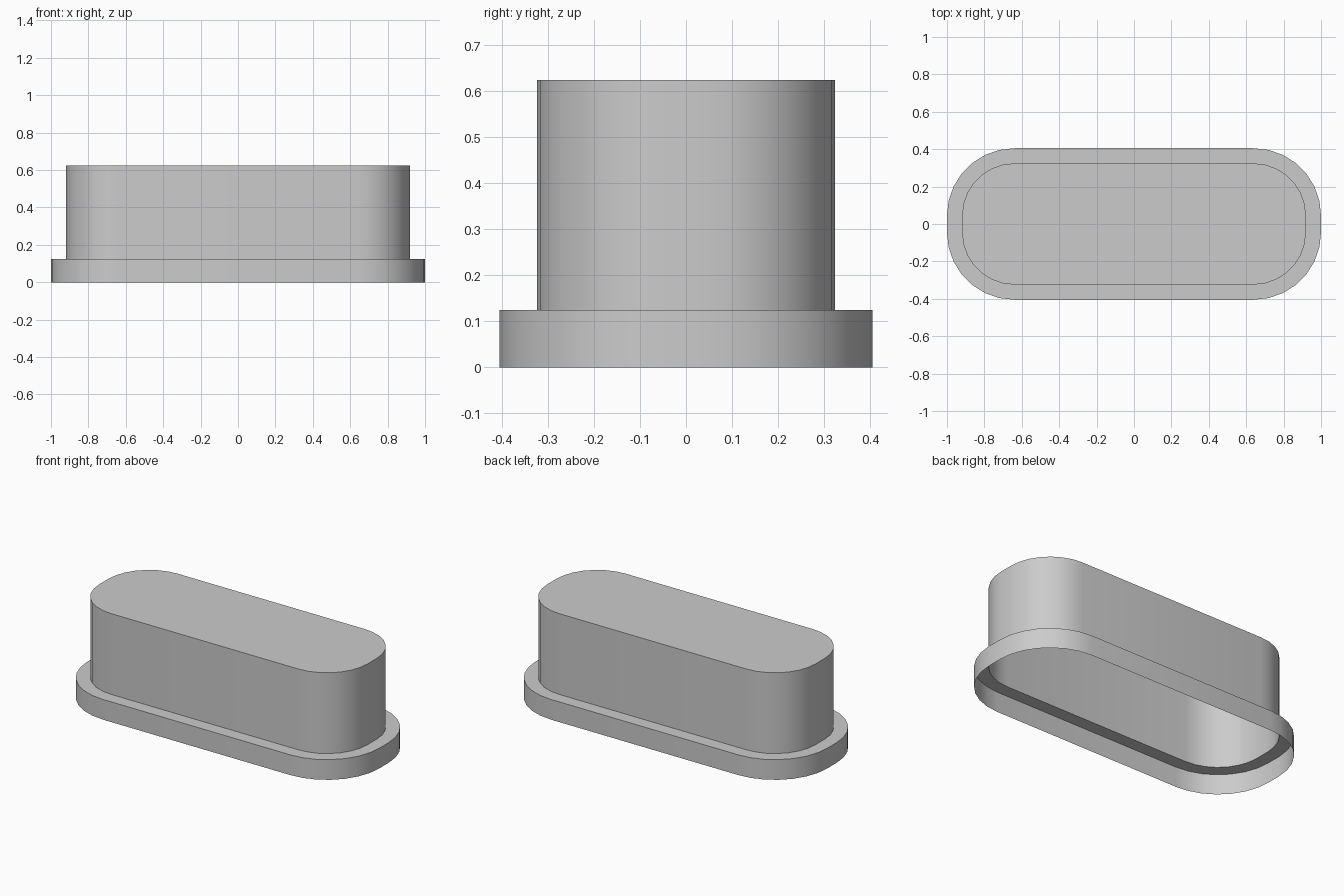
import bpy
import bmesh
from math import cos, sin, pi, radians

cube = bpy.data.objects.get("Cube")
if cube:
    bpy.data.objects.remove(cube, do_unlink=True)

grey = bpy.data.materials.new("plain_grey")
grey.use_nodes = True
colour = (0.6, 0.6, 0.6, 1)
grey.diffuse_color = colour
grey.node_tree.nodes["Principled BSDF"].inputs["Base Color"].default_value = colour

# Corner centres and radii shared by both concentric outlines
CX, CY = 0.64, 0.045
OUTER, INNER = 0.36, 0.279
STEP_Z, TOP_Z = 0.125, 0.625
SEGMENTS = 7


def outline(bm, radius, z):
    """Ring of vertices around a rectangle with large round corners."""
    ring = []
    for corner, (sx, sy) in enumerate(((1, 1), (-1, 1), (-1, -1), (1, -1))):
        for i in range(SEGMENTS + 1):
            a = (corner + i / SEGMENTS) * pi / 2
            ring.append(bm.verts.new((sx * CX + radius * cos(a),
                                      sy * CY + radius * sin(a), z)))
    return ring


def shell(name, levels, capped=False):
    """Open sheet through successive outlines, optionally closed on top."""
    bm = bmesh.new()
    rings = [outline(bm, r, z) for r, z in levels]
    for low, high in zip(rings, rings[1:]):
        for i in range(len(low)):
            j = (i + 1) % len(low)
            bm.faces.new((low[i], low[j], high[j], high[i]))
    if capped:
        bm.faces.new(rings[-1])
    mesh = bpy.data.meshes.new(name)
    bm.to_mesh(mesh)
    bm.free()
    mesh.materials.append(grey)
    obj = bpy.data.objects.new(name, mesh)
    bpy.context.collection.objects.link(obj)
    bpy.ops.object.select_all(action='DESELECT')
    obj.select_set(True)
    bpy.context.view_layer.objects.active = obj
    bpy.ops.object.shade_smooth_by_angle(angle=radians(30))


# Base rim with its flat ledge, open underneath
shell("base_flange", [(OUTER, 0), (OUTER, STEP_Z), (INNER, STEP_Z)])
# Hollow upper body closed by a flat lid
shell("upper_cover", [(INNER, STEP_Z), (INNER, TOP_Z)], capped=True)
